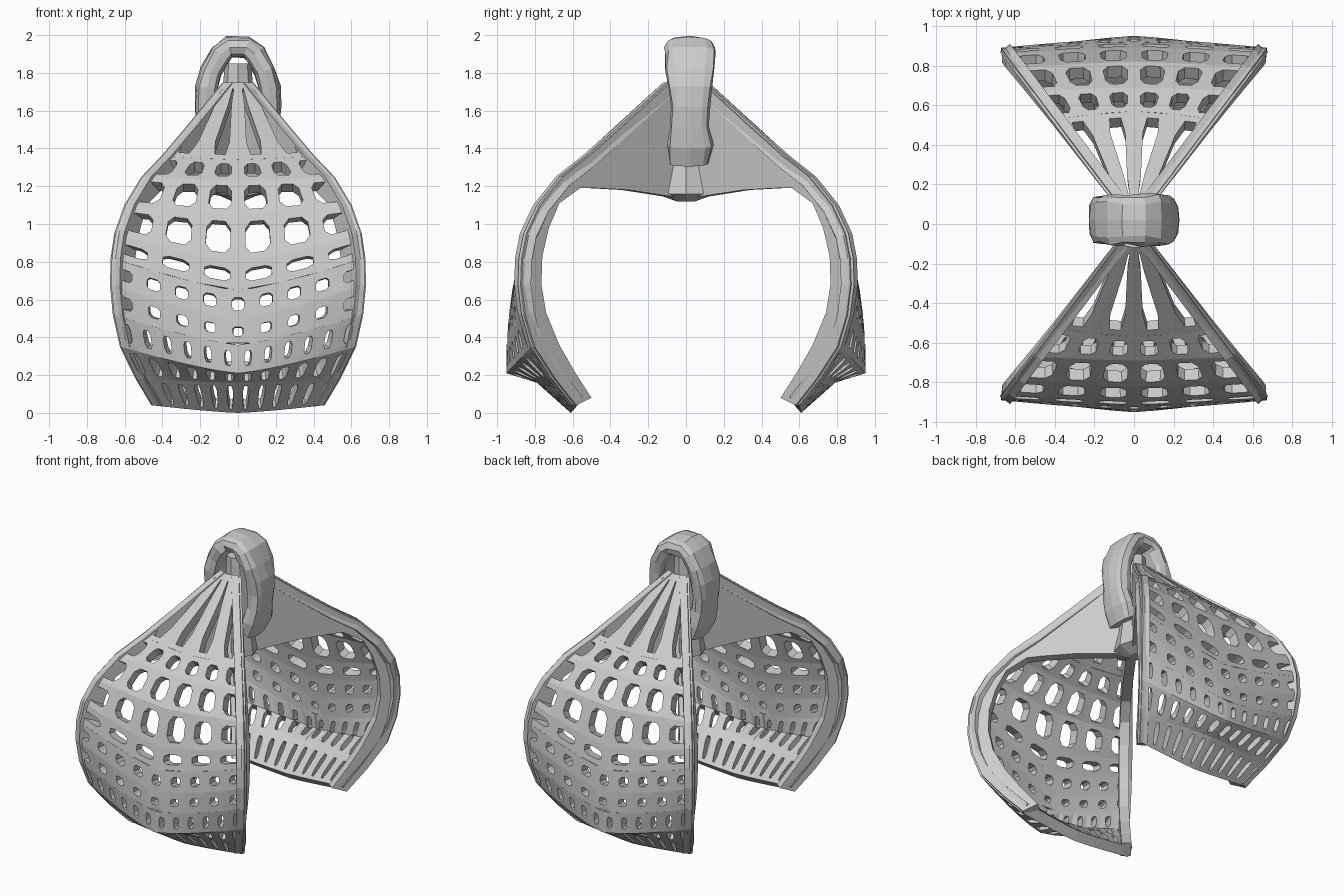
import bpy, bmesh, math, random
from mathutils import Vector

if "Cube" in bpy.data.objects:
    bpy.data.objects.remove(bpy.data.objects["Cube"])

random.seed(4)
SPREAD = 0.755   # x per unit y along the wedge planes

# Shell rows: centre (y, z), rim (y, z), opening edge of the side plate (y, z)
ROWS = [
    (.12, 1.75, .10, 1.75, .00, 1.13),
    (.37, 1.52, .35, 1.52, .32, 1.18),
    (.57, 1.34, .53, 1.36, .50, 1.19),
    (.69, 1.23, .67, 1.25, .58, 1.19),
    (.82, 1.05, .79, 1.10, .69, 1.11),
    (.89, .80, .86, .95, .745, .98),
    (.92, .65, .885, .82, .78, .83),
    (.94, .50, .89, .68, .785, .68),
    (.95, .36, .87, .52, .76, .53),
    (.95, .21, .82, .35, .69, .36),
    (.79, .16, .71, .18, .61, .22),
    (.61, .00, .60, .04, .52, .08),
]


def shell_point(u, v):
    i = min(int(v), len(ROWS) - 2)
    f = v - i
    cy, cz, ry, rz = [a + (b - a) * f for a, b in zip(ROWS[i][:4], ROWS[i + 1][:4])]
    k = abs(u) ** 1.3
    return Vector((u * SPREAD * ry, -(cy + (ry - cy) * k), cz + (rz - cz) * k))


def finish(bm, name, thickness=0, offset=-1):
    bmesh.ops.remove_doubles(bm, verts=bm.verts, dist=0.0005)
    me = bpy.data.meshes.new(name)
    bm.to_mesh(me)
    bm.free()
    ob = bpy.data.objects.new(name, me)
    bpy.context.collection.objects.link(ob)
    if thickness:
        m = ob.modifiers.new("thickness", 'SOLIDIFY')
        m.thickness = thickness
        m.offset = offset
    return ob


def cell(bm, u0, u1, v0, v1, margin):
    """One lattice cell: a frame around an eight-sided hole."""
    def length(a, b):
        return max((shell_point(*a) - shell_point(*b)).length, .001)
    um, vm = (u0 + u1) / 2, (v0 + v1) / 2
    b = min(.38, margin / length((um, v0), (um, v1)))

    def inner(s, t):
        t = b + t * (1 - 2 * b)
        v = v0 + (v1 - v0) * t
        a = min(.4, margin / length((u0, v), (u1, v)))
        s = a + s * (1 - 2 * a)
        return bm.verts.new(shell_point(u0 + (u1 - u0) * s, v))
    corners = [bm.verts.new(shell_point(u, v))
               for u, v in ((u0, v0), (u1, v0), (u1, v1), (u0, v1))]
    c = .22
    hole = [inner(*p) for p in ((0, c), (c, 0), (1 - c, 0), (1, c),
                                (1, 1 - c), (1 - c, 1), (c, 1), (0, 1 - c))]
    for i in range(4):
        j = (i + 1) % 4
        bm.faces.new((corners[i], hole[2 * i + 1], hole[2 * i]))
        bm.faces.new((corners[i], corners[j], hole[(2 * i + 2) % 8], hole[2 * i + 1]))


def lattice(name):
    bm = bmesh.new()
    bands = [(0, 2, 4, .045), (2, 3, 6, .034), (3, 4, 6, .034), (4, 5, 6, .04),
             (5, 6, 6, .042), (6, 7, 9, .042), (7, 8, 9, .046), (8, 9, 12, .036),
             (9, 10, 12, .027), (10, 11, 12, .027)]
    for v0, v1, cols, margin in bands:
        for i in range(cols):
            cell(bm, 2 * i / cols - 1, 2 * (i + 1) / cols - 1, v0, v1, margin)
    bm.normal_update()
    if sum(f.normal.y * f.calc_area() for f in bm.faces) > 0:
        bmesh.ops.reverse_faces(bm, faces=bm.faces)
    return finish(bm, name, .07)


def side_plate(name, side):
    """Flat plate in the wedge plane, running from the knob round the rim."""
    bm = bmesh.new()
    strip = []
    for _, _, ry, rz, iy, iz in ROWS:
        strip.append([bm.verts.new((side * (SPREAD * y - .02), -y, z))
                      for y, z in ((ry, rz), (iy, iz))])
    for a, b in zip(strip, strip[1:]):
        bm.faces.new((a[0], a[1], b[1], b[0]))
    bmesh.ops.recalc_face_normals(bm, faces=bm.faces)
    return finish(bm, name, .065, 0)


# Front half, then a half-turn copy for the back
for ob in (lattice("front_lattice_shell"), side_plate("front_left_plate", -1),
           side_plate("front_right_plate", 1)):
    back = ob.copy()
    back.name = ob.name.replace("front", "back")
    back.rotation_euler.z = math.pi
    bpy.context.collection.objects.link(back)


# Lumpy arched knob: outline (x, z, half depth) swept across the top
half = [(.10, 1.33, .11), (.14, 1.42, .12), (.16, 1.52, .10), (.17, 1.62, .105),
        (.165, 1.72, .12), (.14, 1.81, .13), (.09, 1.90, .135), (.045, 1.935, .13)]
path = half + [(-x, z, d) for x, z, d in reversed(half)]
bm = bmesh.new()
rings = []
SIDES = 12
for i, (x, z, d) in enumerate(path):
    p, q = path[max(i - 1, 0)], path[min(i + 1, len(path) - 1)]
    t = Vector((q[0] - p[0], 0, q[1] - p[1])).normalized()
    n = Vector((-t.z, 0, t.x))
    ring = []
    for k in range(SIDES):
        a = 2 * math.pi * k / SIDES
        ca, sa = [math.copysign(abs(w) ** .6, w) for w in (math.cos(a), math.sin(a))]
        r = 1 + random.uniform(-.1, .06)
        ring.append(bm.verts.new(Vector((x, .02, z)) + n * (ca * .06 * r)
                                 + Vector((0, sa * d * r, 0))))
    rings.append(ring)
for a, b in zip(rings, rings[1:]):
    for k in range(SIDES):
        j = (k + 1) % SIDES
        bm.faces.new((a[k], a[j], b[j], b[k]))
bm.faces.new(rings[0])
bm.faces.new(rings[-1])
bmesh.ops.recalc_face_normals(bm, faces=bm.faces)
finish(bm, "arched_knob")

# Hub where the four plates meet
bm = bmesh.new()
prev = None
for z, rx, ry in ((1.12, .03, .05), (1.16, .12, .16), (1.3, .10, .1), (1.6, .09, .08), (1.85, .07, .08)):
    ring = [bm.verts.new((rx * math.cos(k * math.pi / 4), ry * math.sin(k * math.pi / 4), z))
            for k in range(8)]
    if prev:
        for k in range(8):
            bm.faces.new((prev[k], prev[(k + 1) % 8], ring[(k + 1) % 8], ring[k]))
    else:
        bm.faces.new(ring[::-1])
    prev = ring
bm.faces.new(prev)
finish(bm, "centre_hub")
